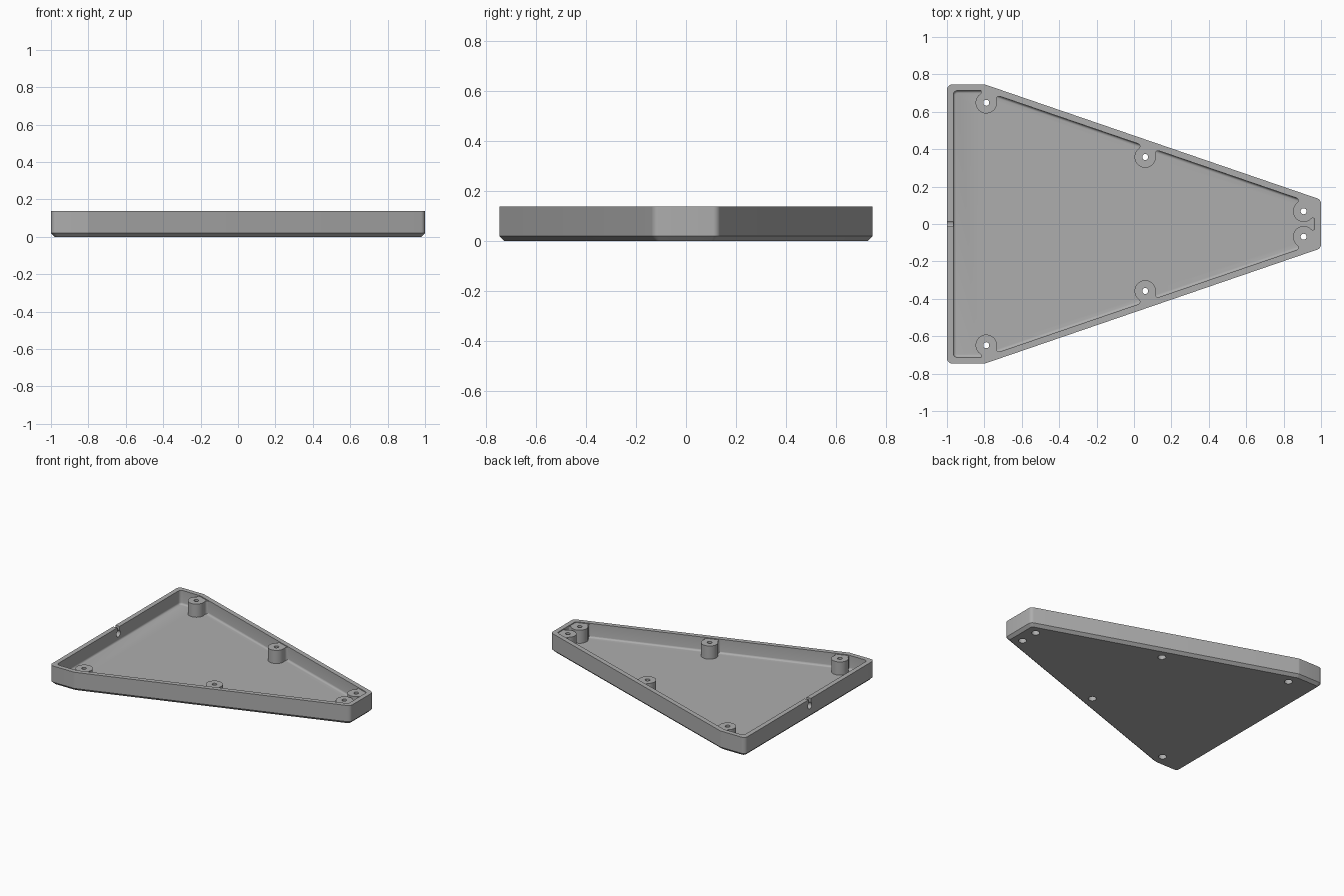
import bpy, bmesh, math
from mathutils import Vector

if "Cube" in bpy.data.objects:
    bpy.data.objects.remove(bpy.data.objects["Cube"])

H, WALL, FLOOR = 0.138, 0.034, 0.036
OUTLINE = [Vector(p) for p in ((-1, -0.747), (-0.8, -0.747), (1, -0.13),
                               (1, 0.13), (-0.8, 0.747), (-1, 0.747))]
SEG = 6

grey = bpy.data.materials.new("grey plastic")
grey.diffuse_color = (0.42, 0.42, 0.42, 1)
grey.use_nodes = True
grey.node_tree.nodes["Principled BSDF"].inputs["Base Color"].default_value = grey.diffuse_color


def ring(inset, radius):
    """Outline moved inwards, with rounded corners."""
    n, pts, out = len(OUTLINE), [], []
    for i, p in enumerate(OUTLINE):
        a = (p - OUTLINE[i - 1]).normalized()
        b = (OUTLINE[(i + 1) % n] - p).normalized()
        na, nb = Vector((-a.y, a.x)), Vector((-b.y, b.x))
        pts.append((p + (na + nb) * inset / (1 + na.dot(nb)), na, nb))
    for p, na, nb in pts:
        c = p + (na + nb) * radius / (1 + na.dot(nb))
        a0 = math.atan2(-na.y, -na.x)
        turn = na.angle(nb)
        for k in range(SEG + 1):
            t = a0 + turn * k / SEG
            out.append((c.x + radius * math.cos(t), c.y + radius * math.sin(t)))
    return out


def loft(name, rings):
    """Closed solid through a list of (points, z) rings."""
    bm = bmesh.new()
    loops = [[bm.verts.new((x, y, z)) for x, y in pts] for pts, z in rings]
    n = len(loops[0])
    for lo, hi in zip(loops, loops[1:]):
        for i in range(n):
            j = (i + 1) % n
            bm.faces.new((lo[i], lo[j], hi[j], hi[i]))
    bm.faces.new(loops[0][::-1])
    bm.faces.new(loops[-1])
    bmesh.ops.recalc_face_normals(bm, faces=bm.faces)
    me = bpy.data.meshes.new(name)
    bm.to_mesh(me)
    bm.free()
    me.materials.append(grey)
    ob = bpy.data.objects.new(name, me)
    bpy.context.collection.objects.link(ob)
    return ob


def circle(x, y, r, n=32):
    return [(x + r * math.cos(2 * math.pi * k / n),
             y + r * math.sin(2 * math.pi * k / n)) for k in range(n)]


def boss(x, y, nx, ny, gap, fillet, R=0.057):
    """Round post with a filleted neck into the wall lying along (nx, ny)."""
    v = gap - fillet
    u = math.sqrt((R + fillet) ** 2 - v * v)
    join = math.atan2(v, u)
    half = [(u, gap + 0.012)]
    for k in range(7):                      # concave fillet
        t = math.pi / 2 + (math.pi / 2 + join) * k / 6
        half.append((u + fillet * math.cos(t), v + fillet * math.sin(t)))
    for k in range(1, 15):                  # half of the post
        t = join - (math.pi / 2 + join) * k / 14
        half.append((R * math.cos(t), R * math.sin(t)))
    prof = half + [(-a, b) for a, b in half[-2::-1]]
    pts = [(x + a * ny + b * nx, y - a * nx + b * ny) for a, b in prof]
    return loft("boss", [(pts, 0.025), (pts, H - 0.006)])


# Tray shell: bevelled base, straight wall, cavity with a filleted floor
rings = [(ring(0.02, 0.02), 0), (ring(0, 0.03), 0.02), (ring(0, 0.03), H),
         (ring(WALL, 0.022), H)]
for k in range(5):
    t = math.pi / 2 * k / 4
    d = 0.014 * (1 - math.cos(t))
    rings.append((ring(WALL + d, 0.022 - d), FLOOR + 0.014 * (1 - math.sin(t))))
tray = loft("tray", rings)

# Screw posts along both slanted walls, and against the narrow end wall
adds, cuts = [], []
slope = Vector((0.617, 1.8)).normalized()
for s in (1, -1):
    for x, y in ((-0.79, 0.648), (0.06, 0.358), (0.907, 0.068)):
        gap = (Vector((1, 0.13)) - Vector((x, y))).dot(slope) - WALL
        adds.append(boss(x, s * y, slope.x, s * slope.y, gap, 0.015))
        if x > 0.5:
            adds.append(boss(x, s * y, 1, 0, 1 - WALL - x, 0.01))
        # Screw hole with a wider recess from below
        wide, thin = circle(x, s * y, 0.027), circle(x, s * y, 0.016)
        cuts.append(loft("screw_cutter", [(wide, -0.02), (wide, 0.045),
                                          (thin, 0.045), (thin, 0.2)]))

# Keyhole cable notch in the wide end wall
notch = []
for k in range(17):
    t = math.radians(125 + 290 * k / 16)
    notch.append((0.023 * math.cos(t), 0.09 + 0.023 * math.sin(t)))
notch += [(notch[-1][0], 0.2), (notch[0][0], 0.2)]
cable = loft("notch_cutter", [(notch, -1.05), (notch, -0.94)])
for vert in cable.data.vertices:
    y, z, x = vert.co
    vert.co = (x, y, z)
cuts.append(cable)

for ob, op in [(o, 'UNION') for o in adds] + [(o, 'DIFFERENCE') for o in cuts]:
    ob.hide_render = True
    mod = tray.modifiers.new(ob.name, 'BOOLEAN')
    mod.operation, mod.object, mod.solver = op, ob, 'EXACT'

# Bake the cuts and remove the helpers
bpy.context.view_layer.update()
deps = bpy.context.evaluated_depsgraph_get()
baked = bpy.data.meshes.new_from_object(tray.evaluated_get(deps))
tray.modifiers.clear()
tray.data = baked
for ob in adds + cuts:
    bpy.data.objects.remove(ob)

bpy.context.view_layer.objects.active = tray
tray.select_set(True)
bpy.ops.object.shade_smooth_by_angle(angle=math.radians(30))
